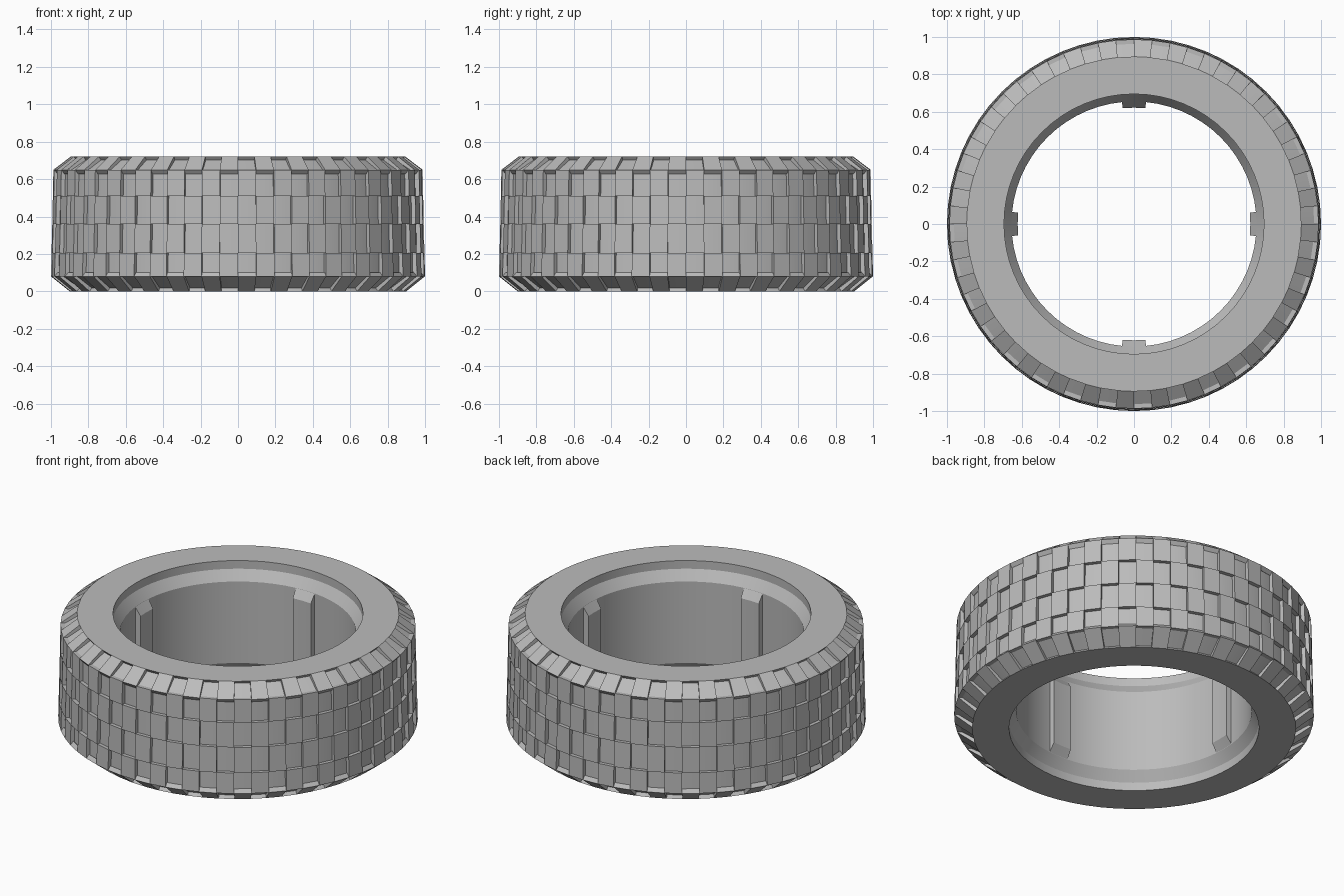
import bpy, bmesh, math

old = bpy.data.objects.get("Cube")
if old:
    bpy.data.objects.remove(old, do_unlink=True)

N = 64                      # cells around the tyre
STEP = 2 * math.pi / N
HEIGHT = 0.72
DEPTH = 0.023               # tread groove depth

rubber = bpy.data.materials.new("grey rubber")
rubber.use_nodes = True
grey = (0.5, 0.5, 0.5, 1)
rubber.diffuse_color = grey
rubber.node_tree.nodes["Principled BSDF"].inputs["Base Color"].default_value = grey


def polar(k, r, z):
    a = k * STEP
    return (r * math.sin(a), -r * math.cos(a), z)


def finish(name, bm):
    bmesh.ops.recalc_face_normals(bm, faces=bm.faces)
    mesh = bpy.data.meshes.new(name)
    bm.to_mesh(mesh)
    bm.free()
    mesh.materials.append(rubber)
    obj = bpy.data.objects.new(name, mesh)
    bpy.context.collection.objects.link(obj)
    bpy.ops.object.select_all(action='DESELECT')
    obj.select_set(True)
    bpy.context.view_layer.objects.active = obj
    bpy.ops.object.shade_smooth_by_angle(angle=math.radians(20))
    return obj


def sweep(bm, profile, k0, k1):
    """Sweep a closed (r, z) profile from cell k0 to k1; cap it if partial."""
    full = k1 - k0 == N
    rings = [[bm.verts.new(polar(k, r, z)) for r, z in profile]
             for k in range(k0, k1 + (0 if full else 1))]
    count = len(profile)
    for i in range(k1 - k0):
        a, b = rings[i], rings[(i + 1) % len(rings)]
        for j in range(count):
            n = (j + 1) % count
            bm.faces.new((a[j], a[n], b[n], b[j]))
    if not full:
        bm.faces.new(rings[0])
        bm.faces.new(rings[-1])


# Outer edge of the tread, top to bottom, slightly wider at the base
outline = [(0.895, 0.72), (0.987, 0.65), (0.99, 0.51), (0.993, 0.36),
           (0.997, 0.205), (1.0, 0.08), (0.9, 0.0)]


def inward(p, q):
    """Offset that pushes an outline segment into the tyre."""
    dr, dz = q[0] - p[0], q[1] - p[1]
    length = math.hypot(dr, dz)
    return dz / length * DEPTH, -dr / length * DEPTH


# Tyre body: groove floor outside, stepped and coned bore inside
n_top = inward(outline[0], outline[1])
n_low = inward(outline[-2], outline[-1])
floor_top = outline[1][0] - DEPTH
floor_low = outline[-2][0] - DEPTH
body_profile = [
    outline[0],
    (outline[0][0] + n_top[0], outline[0][1] + n_top[1]),
    (floor_top, 0.649),
    (floor_low, 0.081),
    (outline[-1][0] + n_low[0], outline[-1][1] + n_low[1]),
    outline[-1],
    (0.695, 0.0), (0.695, 0.05), (0.655, 0.11),
    (0.655, HEIGHT - 0.11), (0.695, HEIGHT - 0.05), (0.695, HEIGHT),
]
bm = bmesh.new()
sweep(bm, body_profile, 0, N)
finish("tyre_body", bm)

# Tread blocks in a checkerboard, one row per outline segment
bm = bmesh.new()
for row, (p, q) in enumerate(zip(outline, outline[1:])):
    dr, dz = inward(p, q)
    block = [p, q, (q[0] + dr * 1.2, q[1] + dz * 1.2),
             (p[0] + dr * 1.2, p[1] + dz * 1.2)]
    for k in range((row + 1) % 2, N, 2):
        sweep(bm, block, k, k + 1)
finish("tread_blocks", bm)

# Four locking ribs inside the bore, ends following the cones
rib = [(0.67, 0.09), (0.622, 0.16), (0.622, HEIGHT - 0.16), (0.67, HEIGHT - 0.09)]
bm = bmesh.new()
for quarter in range(4):
    k = quarter * N // 4
    sweep(bm, rib, k - 1, k + 1)
finish("bore_ribs", bm)
